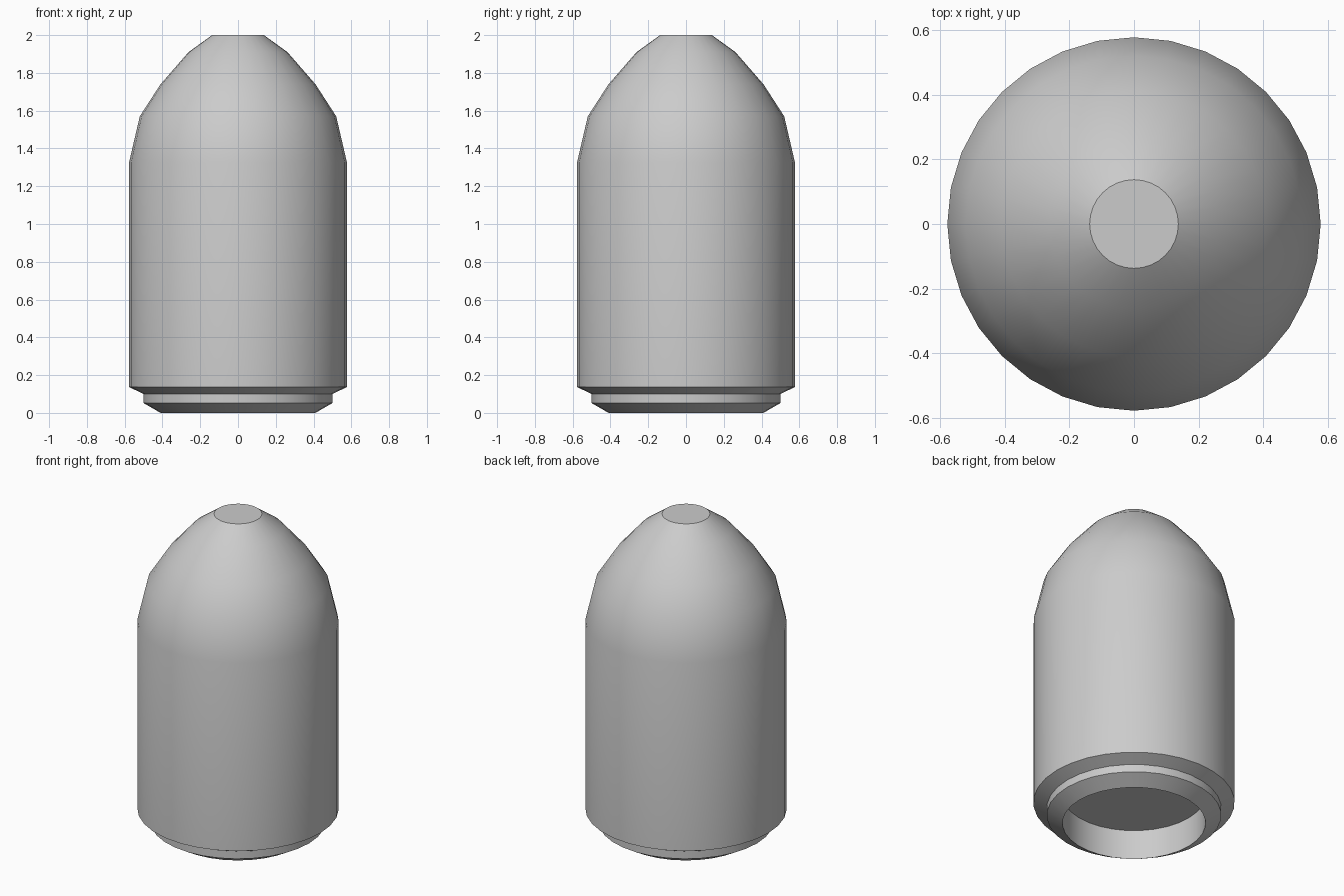
import bpy, bmesh, math

if "Cube" in bpy.data.objects:
    bpy.data.objects.remove(bpy.data.objects["Cube"])

SIDES = 32
# Outline (radius, height): recess ceiling, recess wall, stepped base, body, nose
PROFILE = [(0.41, 0.187), (0.41, 0.0), (0.50, 0.052), (0.50, 0.10),
           (0.577, 0.137), (0.577, 1.325), (0.52, 1.57),
           (0.41, 1.74), (0.262, 1.91), (0.137, 2.0)]

bm = bmesh.new()
rings = []
for r, z in PROFILE:
    rings.append([bm.verts.new((r * math.cos(2 * math.pi * i / SIDES),
                                r * math.sin(2 * math.pi * i / SIDES), z))
                  for i in range(SIDES)])

# Walls between neighbouring rings
for a, b in zip(rings, rings[1:]):
    for i in range(SIDES):
        j = (i + 1) % SIDES
        bm.faces.new((a[i], a[j], b[j], b[i]))

# Recess ceiling and flat tip
bm.faces.new(list(reversed(rings[0])))
bm.faces.new(rings[-1])
bmesh.ops.recalc_face_normals(bm, faces=bm.faces[:])

mesh = bpy.data.meshes.new("domed_shell")
bm.to_mesh(mesh)
bm.free()
shell = bpy.data.objects.new("domed_shell", mesh)
bpy.context.collection.objects.link(shell)
bpy.context.view_layer.objects.active = shell
shell.select_set(True)
bpy.ops.object.shade_smooth_by_angle(angle=math.radians(30))
